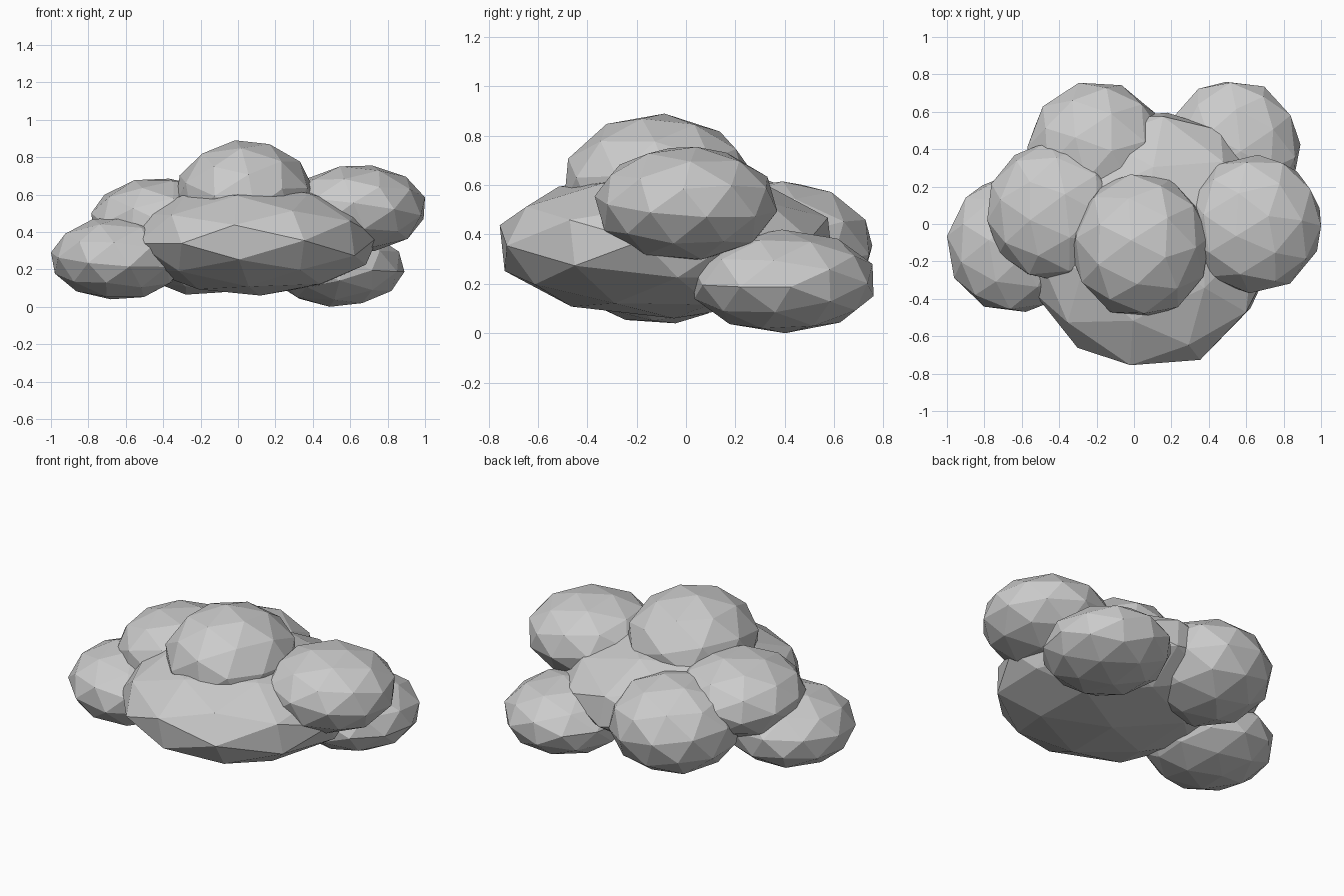
import bpy, bmesh, random
from mathutils import Euler, Matrix, Vector

if "Cube" in bpy.data.objects:
    bpy.data.objects.remove(bpy.data.objects["Cube"])

random.seed(4)


def puff(name, centre, radii):
    """Low-poly ball, turned at random, then squashed along the world axes."""
    bm = bmesh.new()
    bmesh.ops.create_icosphere(bm, subdivisions=2, radius=1.0)
    turn = Euler([random.uniform(0, 6.28) for _ in range(3)]).to_matrix()
    bmesh.ops.transform(bm, matrix=turn.to_4x4(), verts=bm.verts)
    # fit the facetted ball exactly to the wanted extents
    for axis in range(3):
        values = [v.co[axis] for v in bm.verts]
        reach = max(max(values), -min(values))
        for v in bm.verts:
            v.co[axis] *= radii[axis] / reach
    mesh = bpy.data.meshes.new(name)
    bm.to_mesh(mesh)
    bm.free()
    obj = bpy.data.objects.new(name, mesh)
    obj.location = centre
    bpy.context.collection.objects.link(obj)
    return obj


# wide flat body of the cloud
puff("cloud_base", (0.08, -0.08, 0.36), (0.67, 0.675, 0.30))

# crown and upper side puffs
puff("top_puff", (0.035, -0.115, 0.59), (0.37, 0.38, 0.30))
puff("right_puff", (0.64, 0.0, 0.525), (0.36, 0.37, 0.23))
puff("upper_left_puff", (-0.42, 0.065, 0.46), (0.365, 0.375, 0.225))

# lower outer puffs
puff("lower_left_puff", (-0.64, -0.11, 0.26), (0.36, 0.36, 0.22))
puff("back_left_puff", (-0.20, 0.39, 0.34), (0.37, 0.365, 0.275))
puff("back_right_puff", (0.53, 0.395, 0.21), (0.36, 0.365, 0.21))
